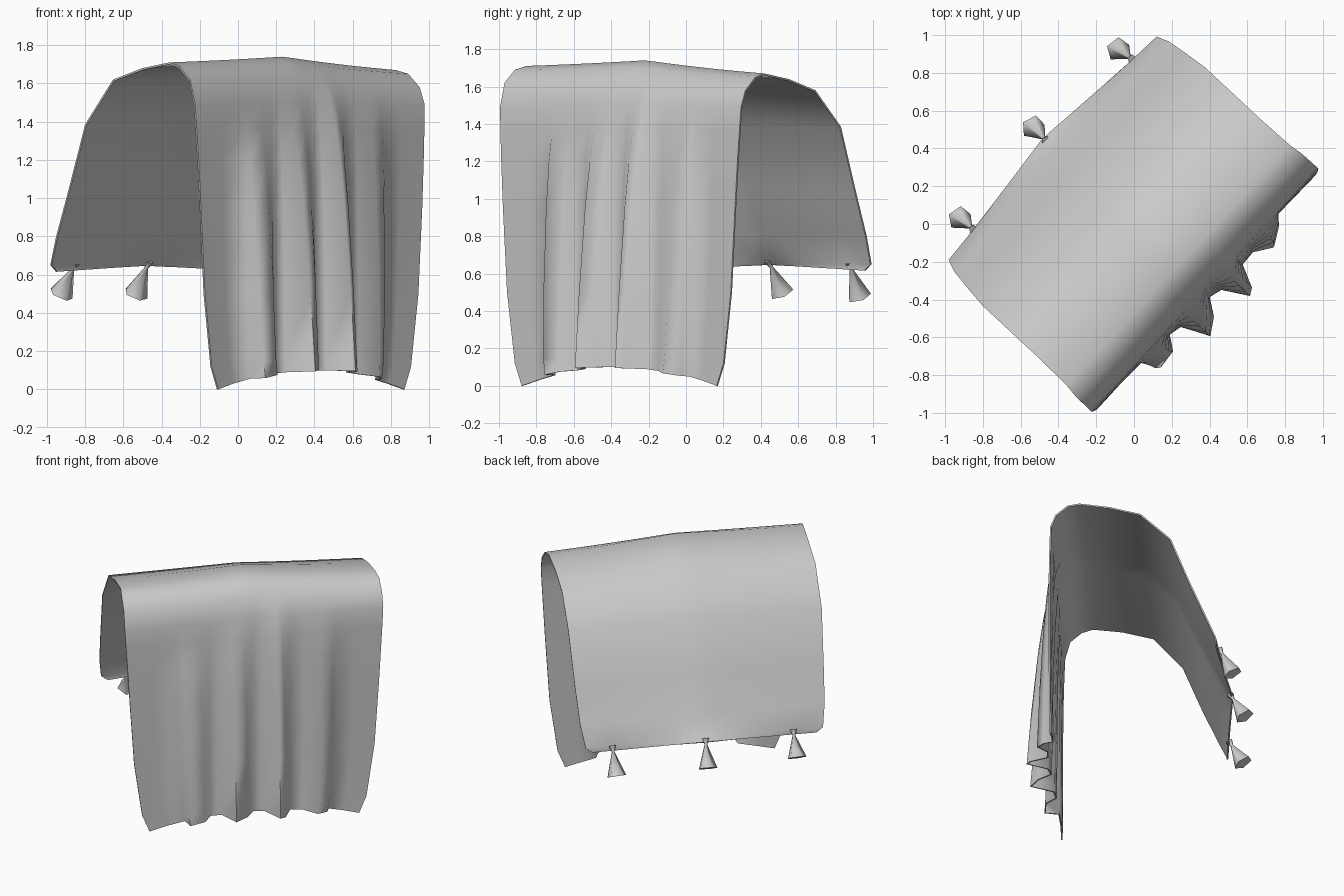
import bpy, bmesh, math
from mathutils import Vector

if "Cube" in bpy.data.objects:
    bpy.data.objects.remove(bpy.data.objects["Cube"])


def world(u, v, z):
    # u runs along the ridge, v across it (positive towards the front flap)
    return Vector((.68 * u + .73 * v, .73 * u - .68 * v, z))


def finish(name, bm, angle, thickness=0):
    me = bpy.data.meshes.new(name)
    bm.to_mesh(me)
    bm.free()
    ob = bpy.data.objects.new(name, me)
    bpy.context.collection.objects.link(ob)
    bpy.ops.object.select_all(action='DESELECT')
    bpy.context.view_layer.objects.active = ob
    ob.select_set(True)
    if thickness:
        m = ob.modifiers.new("thickness", 'SOLIDIFY')
        m.thickness = thickness
        m.offset = -1
        bpy.ops.object.modifier_apply(modifier=m.name)
    bpy.ops.object.shade_smooth_by_angle(angle=math.radians(angle))
    return ob


# Cross-section from front hem over the ridge to back hem:
# v, z, half length, bow of v at the middle, bow of z at the middle
ROWS = [
    (.525, .00, .715, 0, .10), (.525, .12, .765, 0, .04), (.527, .50, .82, 0, 0),
    (.527, .95, .85, 0, 0), (.524, 1.20, .865, 0, 0), (.52, 1.36, .875, 0, 0),
    (.515, 1.49, .882, 0, .01), (.48, 1.60, .882, 0, .02), (.40, 1.67, .88, 0, .035),
    (.32, 1.69, .87, 0, .05), (.12, 1.66, .865, 0, .05), (-.09, 1.60, .865, 0, .03),
    (-.29, 1.385, .865, -.01, .02), (-.42, 1.05, .85, -.03, .02),
    (-.525, .80, .835, -.05, 0), (-.59, .65, .81, -.065, .01), (-.59, .615, .765, -.075, .04),
]
# Pleat outline along the front hem: u, v
PLEATS = [
    (-.715, .525), (-.60, .522), (-.475, .53), (-.456, .625), (-.354, .616), (-.30, .54),
    (-.23, .555), (-.159, .71), (-.07, .65), (-.01, .56), (.06, .58), (.14, .718),
    (.18, .694), (.235, .57), (.32, .565), (.414, .63), (.485, .58), (.51, .52),
    (.60, .522), (.715, .527),
]

# Draped cloth with pleated front flap
bm = bmesh.new()
grid = []
for i, (v0, z0, half, bow_v, bow_z) in enumerate(ROWS):
    line = []
    for pu, pv in PLEATS:
        s = pu / .715
        mid = 1 - abs(s)
        hem = 1 - s * s if i < 2 else mid
        u = pu + (half - .715) * s * s * s      # pleats stay upright, sides flare
        v = v0 + bow_v * mid
        z = z0 + bow_z * hem - (.02 * s if 7 <= i <= 11 else 0)
        if i < 7:
            start = 1.55 - .25 * abs(s - .3)
            w = max(0, (start - z) / start) ** .6
            v += (pv - .525) * w
        line.append(bm.verts.new(world(u, v, max(0, z))))
    grid.append(line)
for a, b in zip(grid, grid[1:]):
    for c in range(len(a) - 1):
        bm.faces.new((a[c], a[c + 1], b[c + 1], b[c]))
finish("draped_cloth", bm, 80, .01)


# Five-sided tassels with a pinched neck along the back hem
def tassel(name, top, base):
    top, base = Vector(top), Vector(base)
    q = (base - top).to_track_quat('Z', 'Y')
    bm = bmesh.new()
    rings = []
    for t, r in ((-.06, .026), (.16, .010), (1, .066)):
        c = top.lerp(base, t)
        rings.append([bm.verts.new(c + q @ Vector((r * math.cos(k * math.tau / 5),
                      r * math.sin(k * math.tau / 5), 0))) for k in range(5)])
    for a, b in zip(rings, rings[1:]):
        for k in range(5):
            j = (k + 1) % 5
            bm.faces.new((a[k], a[j], b[j], b[k]))
    bm.faces.new(rings[0])
    bm.faces.new(rings[-1])
    bmesh.ops.recalc_face_normals(bm, faces=bm.faces)
    finish(name, bm, 75)


tassel("tassel_left", (-.855, -.025, .65), (-.925, .032, .495))
tassel("tassel_middle", (-.47, .445, .66), (-.535, .513, .495))
tassel("tassel_right", (-.015, .875, .65), (-.085, .925, .475))
